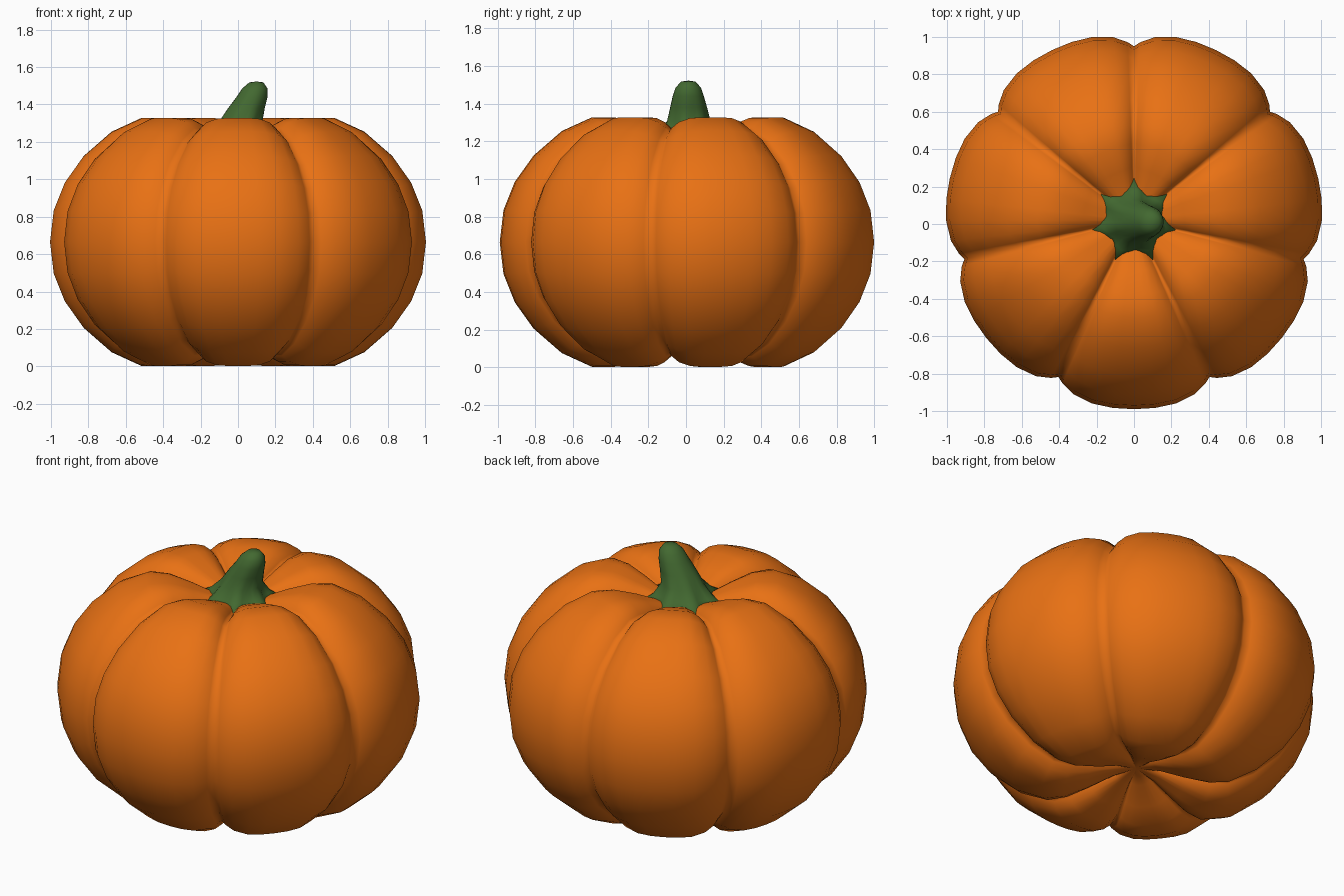
import bpy, bmesh
from math import sin, cos, pi, hypot

if "Cube" in bpy.data.objects:
    bpy.data.objects.remove(bpy.data.objects["Cube"])

LOBES = 7
CY = 0.02      # pumpkin axis sits slightly behind the middle of its bounds
MID = 0.665    # height of the widest ring


def make_object(name, rings, color, bottom=None, top=None):
    """Skin closed rings of points, closing the ends with pole points."""
    bm = bmesh.new()
    loops = [[bm.verts.new(p) for p in ring] for ring in rings]
    n = len(loops[0])
    for a, b in zip(loops, loops[1:]):
        for i in range(n):
            j = (i + 1) % n
            bm.faces.new((a[i], a[j], b[j], b[i]))
    for loop, pole in ((loops[0], bottom), (loops[-1], top)):
        if pole:
            v = bm.verts.new(pole)
            for i in range(n):
                bm.faces.new((loop[i], loop[(i + 1) % n], v))
    bmesh.ops.recalc_face_normals(bm, faces=bm.faces)
    me = bpy.data.meshes.new(name)
    bm.to_mesh(me)
    bm.free()
    me.polygons.foreach_set("use_smooth", [True] * len(me.polygons))
    mat = bpy.data.materials.new(name + "_colour")
    mat.diffuse_color = color
    mat.use_nodes = True
    mat.node_tree.nodes["Principled BSDF"].inputs["Base Color"].default_value = mat.diffuse_color
    me.materials.append(mat)
    ob = bpy.data.objects.new(name, me)
    bpy.context.collection.objects.link(ob)
    return ob


# Pumpkin body: lobe profile, with grooves pushed inward along the normal
half = [(1.01, 0), (0.99, 0.17), (0.93, 0.32), (0.83, 0.46), (0.68, 0.59),
        (0.52, 0.663), (0.40, 0.663), (0.27, 0.62), (0.13, 0.56), (0, 0.53)]
profile = [(r, -z) for r, z in half[:0:-1]] + half
steps = [-0.92, -0.75, -0.5, -0.25, 0, 0.25, 0.5, 0.75, 0.92, 1]
rings = []
for k in range(1, len(profile) - 1):
    r, z = profile[k]
    dr = profile[k + 1][0] - profile[k - 1][0]
    dz = profile[k + 1][1] - profile[k - 1][1]
    length = hypot(dr, dz)
    nr, nz = dz / length, -dr / length
    ring = []
    for lobe in range(LOBES):
        for t in steps:
            ang = -pi / 2 + (lobe + t / 2) * 2 * pi / LOBES
            d = 0.08 * abs(t) ** 4 * min(1, r / 0.35)
            rr = r - d * nr
            ring.append((rr * cos(ang), CY + rr * sin(ang), MID + z - d * nz))
    rings.append(ring)
make_object("pumpkin_body", rings, (0.81, 0.165, 0.007, 1),
            (0, CY, MID - 0.53), (0, CY, MID + 0.53))

# Stem: star-shaped flare fitting the grooves, bending towards +x
# (centre x, z, radius, star strength)
stem = [(0, 1.14, 0.20, 0.18), (0, 1.215, 0.20, 0.17), (0.005, 1.25, 0.155, 0.10),
        (0.015, 1.31, 0.115, 0.03), (0.045, 1.38, 0.098, 0.02),
        (0.075, 1.44, 0.083, 0), (0.09, 1.485, 0.068, 0), (0.098, 1.518, 0.038, 0)]
rings = []
for cx, z, r, star in stem:
    ring = []
    for i in range(28):
        a = pi / 2 + i * 2 * pi / 28
        rr = r * (1 + star * cos(LOBES * (a - pi / 2)))
        ring.append((cx + rr * cos(a), 0.012 + rr * sin(a), z))
    rings.append(ring)
make_object("stem", rings, (0.055, 0.14, 0.03, 1), (0, 0.012, 1.14), (0.1, 0.012, 1.523))
